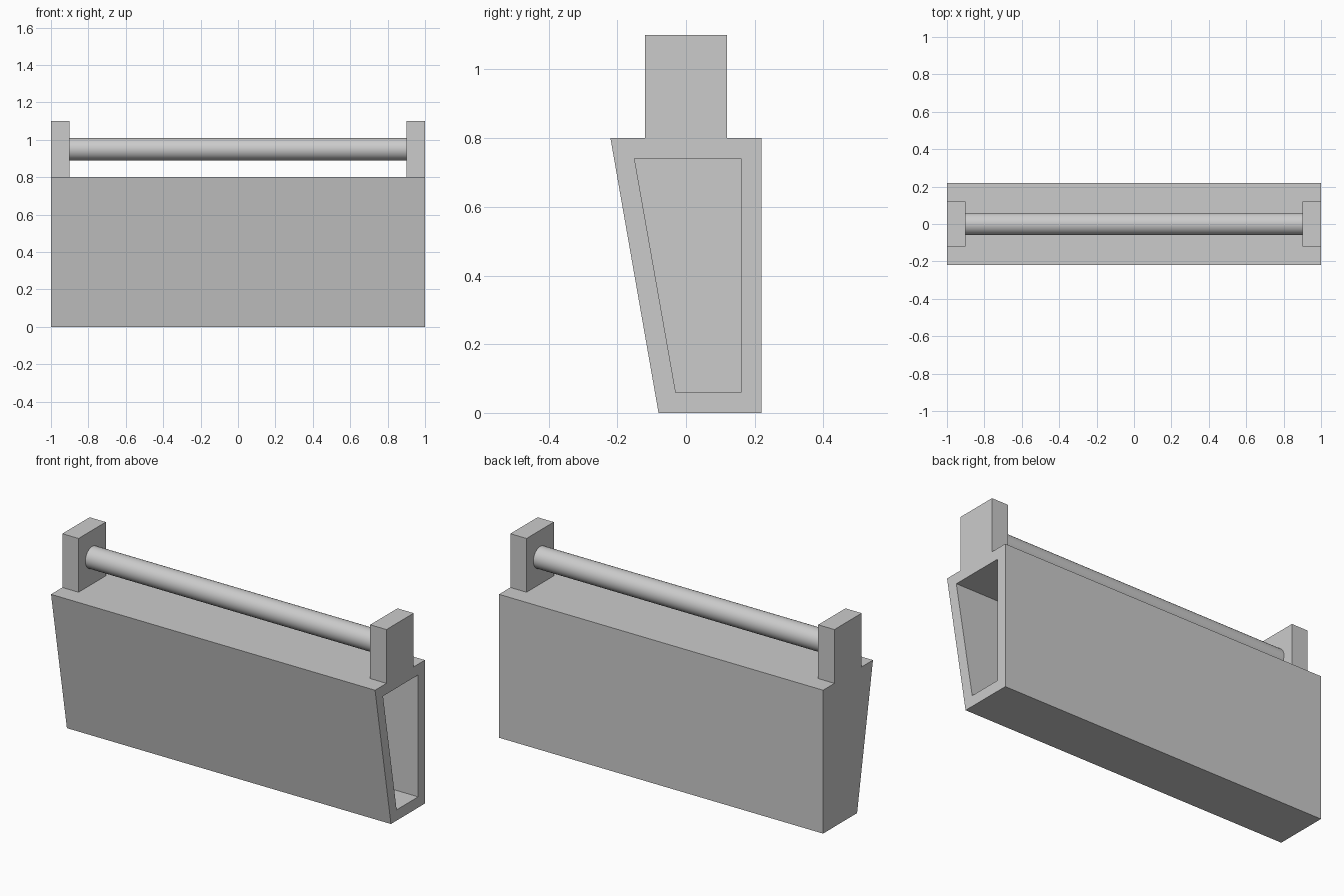
import bpy, bmesh, math

cube = bpy.data.objects.get("Cube")
if cube:
    bpy.data.objects.remove(cube, do_unlink=True)

GREY = (0.6, 0.6, 0.6, 1.0)
grey = bpy.data.materials.new("plain_grey")
grey.use_nodes = True
grey.diffuse_color = GREY
grey.node_tree.nodes["Principled BSDF"].inputs["Base Color"].default_value = GREY


def finish(name, bm):
    bmesh.ops.recalc_face_normals(bm, faces=bm.faces[:])
    mesh = bpy.data.meshes.new(name)
    bm.to_mesh(mesh)
    bm.free()
    mesh.materials.append(grey)
    obj = bpy.data.objects.new(name, mesh)
    bpy.context.collection.objects.link(obj)
    return obj


def box(name, size, centre):
    bm = bmesh.new()
    bmesh.ops.create_cube(bm, size=1)
    bmesh.ops.scale(bm, vec=size, verts=bm.verts)
    bmesh.ops.translate(bm, vec=centre, verts=bm.verts)
    return finish(name, bm)


# Tapered hollow case: closed on one end, open on the other
outer = [(-0.08, 0), (0.22, 0), (0.22, 0.8), (-0.22, 0.8)]
inner = [(-0.03, 0.06), (0.16, 0.06), (0.16, 0.74), (-0.15, 0.74)]
bm = bmesh.new()
rings = [[bm.verts.new((x, y, z)) for y, z in profile]
         for x, profile in ((-1, outer), (1, outer), (1, inner), (-0.94, inner))]
for a, b in zip(rings, rings[1:]):
    for i in range(4):
        j = (i + 1) % 4
        bm.faces.new((a[i], a[j], b[j], b[i]))
bm.faces.new(rings[0])
bm.faces.new(rings[-1])
finish("case", bm)

# Handle posts at both ends
for side, name in ((1, "left_post"), (-1, "right_post")):
    box(name, (0.1, 0.24, 0.3), (side * 0.95, 0, 0.95))

# Round handle bar between the posts
bpy.ops.mesh.primitive_cylinder_add(vertices=48, radius=0.06, depth=1.8,
                                    location=(0, 0, 0.95),
                                    rotation=(0, math.pi / 2, 0))
bar = bpy.context.object
bar.name = "handle_bar"
bar.data.materials.append(grey)
bpy.ops.object.shade_smooth_by_angle()
